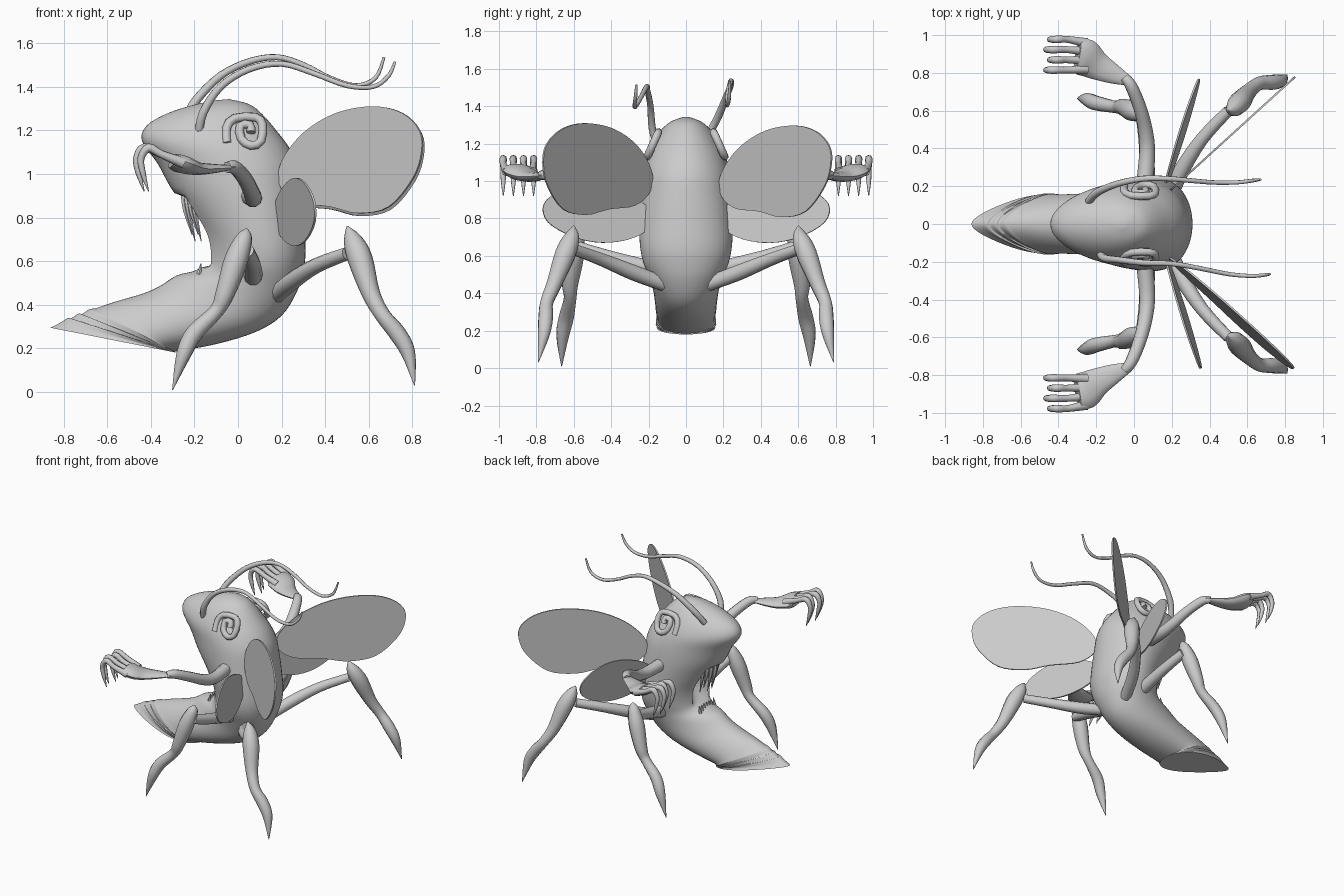
import bpy
import bmesh
import math
from mathutils import Vector

default_cube = bpy.data.objects.get("Cube")
if default_cube:
    bpy.data.objects.remove(default_cube, do_unlink=True)

GREY = bpy.data.materials.new("plain grey")
GREY.use_nodes = True
GREY.diffuse_color = (0.6, 0.6, 0.6, 1)
GREY.node_tree.nodes["Principled BSDF"].inputs["Base Color"].default_value = (0.6, 0.6, 0.6, 1)


def smooth_points(points, steps, closed=False):
    """Catmull-Rom interpolation of tuples of any length."""
    count = len(points)
    result = []
    for i in range(count if closed else count - 1):
        if closed:
            a, b, c, d = (points[(i + k) % count] for k in (-1, 0, 1, 2))
        else:
            a, b, c, d = (points[min(max(i + k, 0), count - 1)] for k in (-1, 0, 1, 2))
        for step in range(steps):
            t = step / steps
            result.append(tuple(
                q + 0.5 * t * (r - p + t * (2 * p - 5 * q + 4 * r - s + t * (3 * (q - r) + s - p)))
                for p, q, r, s in zip(a, b, c, d)))
    if not closed:
        result.append(tuple(points[-1]))
    return result


def finish(name, bm, smooth_angle=50):
    bmesh.ops.recalc_face_normals(bm, faces=bm.faces)
    mesh = bpy.data.meshes.new(name)
    bm.to_mesh(mesh)
    bm.free()
    mesh.materials.append(GREY)
    obj = bpy.data.objects.new(name, mesh)
    bpy.context.collection.objects.link(obj)
    bpy.ops.object.select_all(action="DESELECT")
    obj.select_set(True)
    bpy.context.view_layer.objects.active = obj
    bpy.ops.object.shade_smooth_by_angle(angle=math.radians(smooth_angle))
    return obj


def loft(name, rings):
    """Skin a list of equal rings and cap both ends."""
    bm = bmesh.new()
    loops = [[bm.verts.new(co) for co in ring] for ring in rings]
    sides = len(loops[0])
    for low, high in zip(loops, loops[1:]):
        for i in range(sides):
            j = (i + 1) % sides
            bm.faces.new((low[i], low[j], high[j], high[i]))
    bm.faces.new(loops[0])
    bm.faces.new(loops[-1])
    return finish(name, bm)


def tube(name, path, side=1, flat=1.0, steps=4, sides=10):
    """Tapered limb through (x, y, z, radius) points; side mirrors it in y."""
    points = smooth_points(path, steps)
    centres = [Vector((x, y * side, z)) for x, y, z, r in points]
    up, rings = Vector((0, 0, 1)), []
    for i, centre in enumerate(centres):
        ahead = (centres[min(i + 1, len(centres) - 1)] - centres[max(i - 1, 0)]).normalized()
        if abs(up.dot(ahead)) > 0.98:
            up = Vector((1, 0, 0))
        up = (up - ahead * up.dot(ahead)).normalized()
        across = ahead.cross(up)
        radius = max(points[i][3], 0.002)
        angles = [math.tau * k / sides for k in range(sides)]
        rings.append([centre + radius * (across * math.cos(a) + up * flat * math.sin(a)) for a in angles])
    return loft(name, rings)


def plate(name, outline, place, thickness=0.01):
    """Thin wing from a 2D outline, placed in space by a function."""
    bm = bmesh.new()
    points = smooth_points(outline, 4, closed=True)
    face = bm.faces.new([bm.verts.new(place(a, b)) for a, b in points])
    face.normal_update()
    offset = face.normal * thickness
    extruded = bmesh.ops.extrude_face_region(bm, geom=[face], use_keep_orig=True)
    moved = [v for v in extruded["geom"] if isinstance(v, bmesh.types.BMVert)]
    bmesh.ops.translate(bm, verts=moved, vec=offset)
    return finish(name, bm, 30)


# Body sections: front x, front z, back x, back z, half width
SECTIONS = [
    (-.10, 1.338, -.04, 1.343, .02), (-.21, 1.315, .05, 1.32, .08),
    (-.33, 1.275, .11, 1.275, .13), (-.42, 1.22, .175, 1.2, .175),
    (-.44, 1.15, .235, 1.12, .21), (-.37, 1.05, .275, 1.03, .23),
    (-.31, .94, .29, .92, .24), (-.235, .83, .30, .8, .245),
    (-.17, .72, .31, .65, .245), (-.155, .61, .30, .56, .23),
    (-.19, .56, .27, .46, .2), (-.28, .535, .2, .35, .175),
    (-.36, .485, .08, .275, .165), (-.44, .45, -.1, .22, .16),
    (-.56, .415, -.28, .187, .152), (-.65, .385, -.3, .187, .152),
]
# Stepped ridges around the blunt tail end
for step in range(3):
    t = step / 3
    x, z = -.68 - .15 * t, .38 - .06 * t
    SECTIONS += [(x, z, -.29, .185, .15), (x - .035, z - .022, -.285, .182, .142)]
SECTIONS.append((-.86, .295, -.28, .18, .145))

body_rings = []
for fx, fz, bx, bz, width in smooth_points(SECTIONS, 4):
    ring = []
    mouth = max(0, 1 - abs(fz - .74) / .17) ** 0.5 if fx > -.32 else 0
    # Snout is slightly tapered, the tail more so
    taper = .16 + .28 * min(max((-fx - .45) / .3, 0), 1)
    for k in range(48):
        angle = math.tau * k / 48
        front = math.cos(angle)
        mix = 0.5 + 0.5 * front
        y = width * math.sin(angle) * (1 - taper * front)
        x = bx + (fx - bx) * mix
        # Hollow out the open mouth
        hollow = max(0, 1 - (y / .1) ** 2) if front > 0 else 0
        ring.append((x + .15 * mouth * hollow, y, bz + (fz - bz) * mix))
    body_rings.append(ring)
loft("body", body_rings)

# Fangs hanging in the mouth and small teeth on the lower lip
for i in range(7):
    y = (i - 3) * .028
    x = -.25 + abs(y) * .5
    drop = .2 - .03 * (i % 2)
    tube("upper_fang", [(x, y, .91, .015), (x + .01, y, .83, .013), (x + .04, y * .9, .89 - drop, .002)], sides=6)
    tube("lower_tooth", [(-.18, y, .54, .012), (-.175, y, .56, .009), (-.17, y, .59, .002)], sides=6, steps=2)

# Limb paths for one side
ARM = [(.055, .2, .9, .045), (.07, .38, .89, .042), (.06, .5, .92, .038), (.03, .62, .98, .035),
       (-.015, .73, 1.03, .032), (-.05, .775, 1.03, .025)]
PALM = [(-.02, .755, 1.03, .024), (-.1, .79, 1.025, .05), (-.19, .835, 1.025, .075),
        (-.26, .88, 1.045, .1), (-.3, .89, 1.06, .085)]
MID_THIGH = [(.07, .18, .53, .045), (.065, .4, .59, .038), (.04, .59, .65, .033)]
MID_SHIN = [(.04, .575, .75, .004), (.03, .58, .71, .037), (-.01, .6, .6, .055), (-.06, .62, .45, .044),
            (-.1, .62, .37, .034), (-.2, .64, .27, .04), (-.25, .66, .17, .034), (-.3, .665, .01, .002)]
HIND_THIGH = [(.18, .12, .45, .04), (.25, .28, .51, .042), (.36, .45, .58, .035), (.5, .6, .635, .03)]
HIND_SHIN = [(.5, .6, .76, .004), (.525, .61, .7, .042), (.56, .645, .61, .057), (.61, .705, .45, .042),
             (.665, .745, .35, .036), (.73, .75, .27, .04), (.78, .76, .18, .033), (.81, .79, .03, .002)]
EYE_SPIRAL = [(-.05, 1.14), (-.052, 1.21), (-.015, 1.255), (.08, 1.26), (.112, 1.225), (.105, 1.15),
              (.06, 1.13), (.015, 1.16), (.01, 1.22), (.055, 1.225), (.06, 1.19)]
BIG_WING = [(.19, .95), (.2, 1.06), (.3, 1.19), (.45, 1.28), (.62, 1.31), (.75, 1.28), (.83, 1.2),
            (.84, 1.1), (.8, .98), (.69, .85), (.55, .82), (.42, .85), (.27, .87)]
SMALL_WING = [(.2, .75), (.2, .85), (.32, .93), (.5, .98), (.65, .96), (.76, .88), (.74, .78),
              (.6, .7), (.45, .67), (.3, .69)]

for side, label in ((-1, "near"), (1, "far")):
    tube(label + "_arm", ARM, side)
    tube(label + "_palm", PALM, side, flat=0.4, sides=12)
    # Four hooked fingers with claws
    for i in range(4):
        y = .82 + .046 * i
        tip = .815 + .054 * i
        reach = .02 * (i % 2)
        tube(label + "_finger", [(-.25, y, 1.05, .026), (-.35, tip, 1.09, .018), (-.43 + reach, tip, 1.12, .02),
                                 (-.465 + reach, tip, 1.07, .016), (-.455 + reach, tip, 1, .013),
                                 (-.43 + reach, tip, .92, .002)], side, sides=8)
    tube(label + "_mid_thigh", MID_THIGH, side)
    tube(label + "_mid_shin", MID_SHIN, side)
    tube(label + "_hind_thigh", HIND_THIGH, side)
    tube(label + "_hind_shin", HIND_SHIN, side)
    tube(label + "_eye_spiral", [(x, .207 - (z - 1.13) * .45, z, .021) for x, z in EYE_SPIRAL],
         side, steps=2, sides=8)
    # The near large wing leans inwards at the top; the far one sits a little lower
    lean, shift = (-.12, 0) if side < 0 else (0, .013)
    plate(label + "_large_wing", BIG_WING,
          lambda x, z: (x + shift, side * (.19 + (x - .2) * .91 + lean * (z - 1.07)), z - shift))
    plate(label + "_small_wing", SMALL_WING,
          lambda y, z: (.17 + (y - .2) * .32 - .1 * (z - .82), side * y, z))

# Long curling antennae, each with its own bend
tube("near_antenna", [(-.18, -.15, 1.18, .02), (-.16, -.18, 1.28, .021), (-.08, -.19, 1.4, .018),
                      (.05, -.205, 1.48, .016), (.2, -.21, 1.505, .014), (.35, -.235, 1.46, .013),
                      (.5, -.265, 1.405, .012), (.62, -.275, 1.4, .011), (.69, -.27, 1.45, .01),
                      (.72, -.265, 1.515, .006)], sides=8)
tube("far_antenna", [(-.24, .12, 1.25, .02), (-.19, .17, 1.34, .021), (-.08, .215, 1.45, .018),
                     (.05, .24, 1.515, .016), (.18, .24, 1.535, .014), (.3, .23, 1.5, .013),
                     (.42, .22, 1.44, .012), (.54, .22, 1.405, .011), (.63, .23, 1.44, .01),
                     (.67, .235, 1.535, .006)], sides=8)
